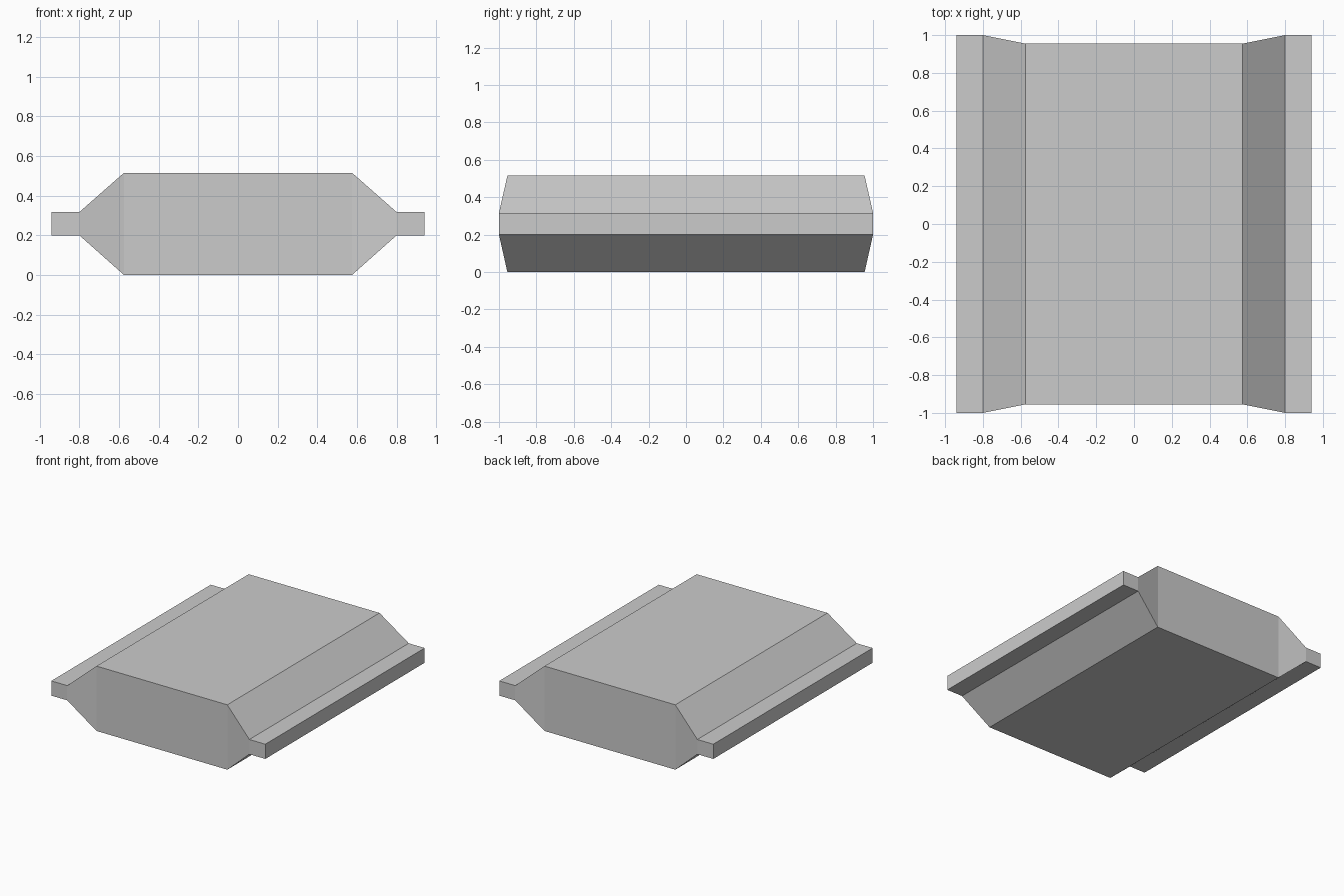
import bpy
import bmesh

cube = bpy.data.objects.get("Cube")
if cube:
    bpy.data.objects.remove(cube, do_unlink=True)

# Plain grey material
grey = bpy.data.materials.new("plain_grey")
grey.use_nodes = True
colour = (0.6, 0.6, 0.6, 1)
grey.diffuse_color = colour
grey.node_tree.nodes["Principled BSDF"].inputs["Base Color"].default_value = colour

# Half profile across the width: x, half length, bottom, top
half = [(0.575, 0.955, 0.0, 0.515), (0.80, 1.0, 0.20, 0.317), (0.94, 1.0, 0.20, 0.317)]
stations = [(-x, y, lo, hi) for x, y, lo, hi in reversed(half)] + half

# Loft rectangular sections into one flanged body
bm = bmesh.new()
rings = [[bm.verts.new(p) for p in ((x, -y, lo), (x, y, lo), (x, y, hi), (x, -y, hi))]
         for x, y, lo, hi in stations]
for a, b in zip(rings, rings[1:]):
    for i in range(4):
        j = (i + 1) % 4
        bm.faces.new((a[i], a[j], b[j], b[i]))
bm.faces.new(rings[0])
bm.faces.new(rings[-1])
bmesh.ops.recalc_face_normals(bm, faces=bm.faces)

mesh = bpy.data.meshes.new("flanged_body")
bm.to_mesh(mesh)
bm.free()
mesh.materials.append(grey)
body = bpy.data.objects.new("flanged_body", mesh)
bpy.context.collection.objects.link(body)
